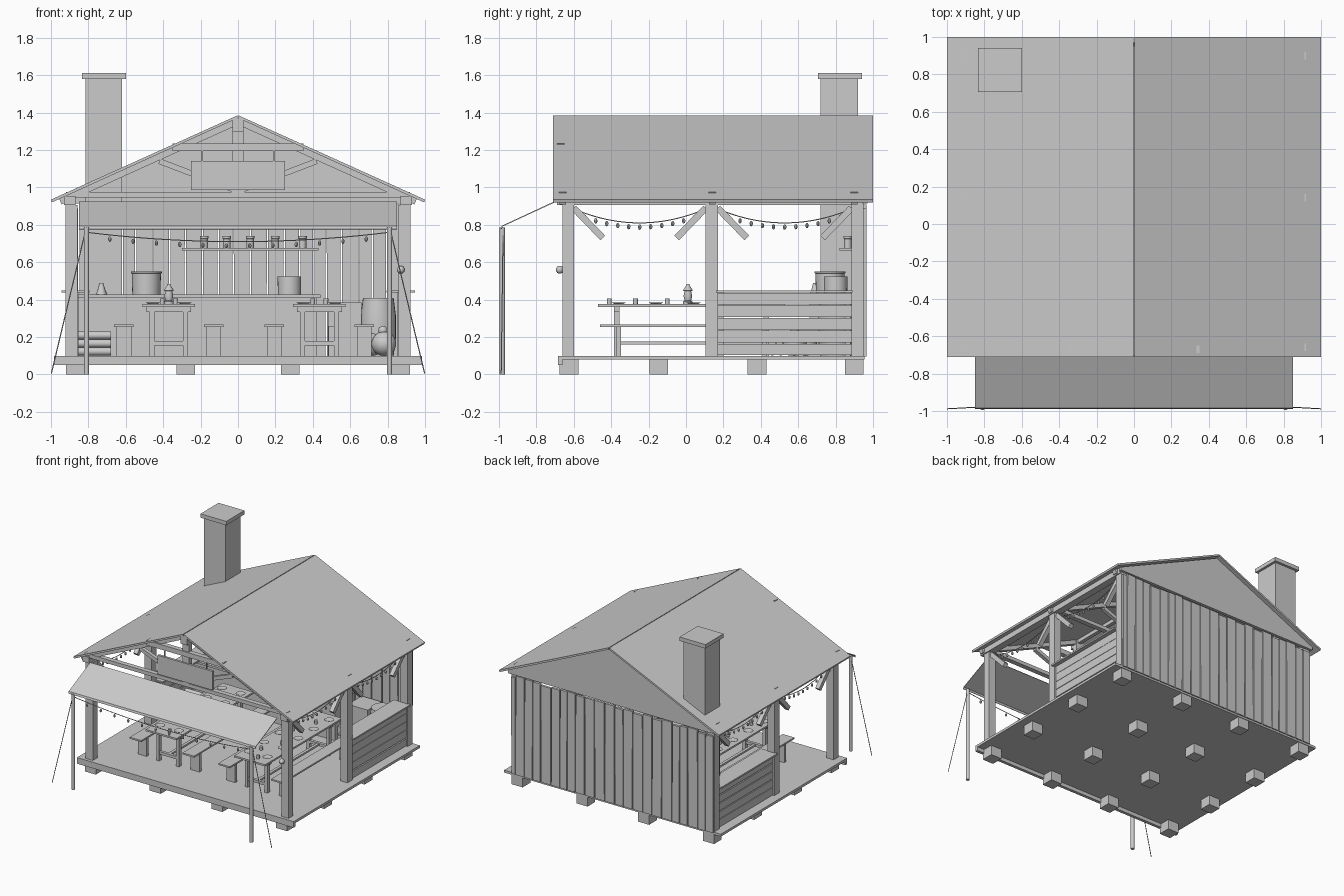
import bpy, bmesh, math, random
from mathutils import Vector, Matrix

if "Cube" in bpy.data.objects:
    bpy.data.objects.remove(bpy.data.objects["Cube"])

random.seed(4)
grey = bpy.data.materials.new("light_grey")
grey.diffuse_color = (0.6, 0.6, 0.6, 1)
grey.use_nodes = True
grey.node_tree.nodes["Principled BSDF"].inputs["Base Color"].default_value = grey.diffuse_color


def finish(name, bm, smooth=False):
    bmesh.ops.recalc_face_normals(bm, faces=bm.faces[:])
    me = bpy.data.meshes.new(name)
    bm.to_mesh(me)
    bm.free()
    me.materials.append(grey)
    ob = bpy.data.objects.new(name, me)
    bpy.context.collection.objects.link(ob)
    if smooth:
        bpy.ops.object.select_all(action='DESELECT')
        ob.select_set(True)
        bpy.context.view_layer.objects.active = ob
        bpy.ops.object.shade_smooth_by_angle(angle=math.radians(40))
    return ob


def box(bm, x0, x1, y0, y1, z0, z1, tilt=0):
    mid = Vector(((x0 + x1) / 2, (y0 + y1) / 2, (z0 + z1) / 2))
    m = (Matrix.Translation(mid) @ Matrix.Rotation(tilt, 4, 'Y')
         @ Matrix.Diagonal((x1 - x0, y1 - y0, z1 - z0, 1)))
    bmesh.ops.create_cube(bm, size=1, matrix=m)


def boxes(name, items):
    bm = bmesh.new()
    for b in items:
        box(bm, *b)
    return finish(name, bm)


def frame(p, q):
    p, q = Vector(p), Vector(q)
    rot = (q - p).to_track_quat('Z', 'Y').to_matrix().to_4x4()
    return Matrix.Translation((p + q) / 2) @ rot, (q - p).length


def beam(bm, p, q, w):
    m, length = frame(p, q)
    bmesh.ops.create_cube(bm, size=1, matrix=m @ Matrix.Diagonal((w, w, length, 1)))


def rod(bm, p, q, r, n=8):
    m, length = frame(p, q)
    bmesh.ops.create_cone(bm, cap_ends=True, segments=n, radius1=r, radius2=r, depth=length, matrix=m)


def ball(bm, c, r, sz=1, n=12):
    m = Matrix.Translation(c) @ Matrix.Diagonal((1, 1, sz, 1))
    bmesh.ops.create_uvsphere(bm, u_segments=n, v_segments=n // 2 + 1, radius=r, matrix=m)


def lathe(bm, x, y, profile, n=20):
    rings = [[bm.verts.new((x + r * math.cos(a * math.tau / n), y + r * math.sin(a * math.tau / n), z))
              for a in range(n)] for r, z in profile]
    for lo, hi in zip(rings, rings[1:]):
        for i in range(n):
            j = (i + 1) % n
            bm.faces.new((lo[i], lo[j], hi[j], hi[i]))
    bm.faces.new(rings[0][::-1])
    bm.faces.new(rings[-1])


def prism(bm, pts, y0, y1):
    a = [bm.verts.new((x, y0, z)) for x, z in pts]
    b = [bm.verts.new((x, y1, z)) for x, z in pts]
    bm.faces.new(a)
    bm.faces.new(b[::-1])
    for i in range(len(a)):
        j = (i + 1) % len(a)
        bm.faces.new((a[i], b[i], b[j], a[j]))


# Footings, deck and front fascia
boxes("footings", [(x - .05, x + .05, y - .05, y + .05, 0, .08)
                   for x in (-.87, -.28, .28, .87) for y in (-.625, -.145, .38, .9)])
boxes("deck", [(-.985, .985, -.68, .955, .08, .10)])
boxes("deck_fascia", [(-.985, .985, -.685, -.66, .05, .10)])

# Posts, side plates and loose hanging braces
boxes("posts", [(s * .89 - .032, s * .89 + .032, y0, y1, .10, .905)
                for s in (-1, 1) for y0, y1 in ((-.66, -.60), (.105, .17), (.885, .95))])
boxes("side_plates", [(s * .9 - .03, s * .9 + .03, -.69, .95, .905, .955) for s in (-1, 1)])
bm = bmesh.new()
for s in (-1, 1):
    for y, d in ((-.6, 1), (.105, -1), (.17, 1), (.885, -1)):
        beam(bm, (s * .89, y, .89), (s * .89, y + d * .155, .73), .035)
finish("corner_braces", bm)

# Roof slopes
bm = bmesh.new()
for s in (-1, 1):
    prism(bm, [(s * .003, 1.385), (s, .935), (s * .995, .92), (s * .003, 1.37)], -.71, 1.0)
finish("roof", bm)

# Trusses
bm = bmesh.new()
for y in (-.66, .14, .90):
    for s in (-1, 1):
        beam(bm, (s * .95, y, .925), (s * .01, y, 1.35), .035)
        beam(bm, (0, y, .98), (s * .42, y, 1.14), .03)
    box(bm, -.03, .03, y - .02, y + .02, .965, 1.36)
    box(bm, -.92, .92, y - .02, y + .02, .945, .975)
box(bm, -.35, .35, -.69, -.65, 1.195, 1.235)
box(bm, -.03, .03, -.705, -.665, 1.30, 1.37)
beam(bm, (0, -.70, 1.35), (0, .95, 1.35), .03)
finish("trusses", bm)

# Hanging board
boxes("hanging_board", [(-.25, .25, -.69, -.67, .985, 1.14)]
      + [(s * .19 - .004, s * .19 + .004, -.684, -.676, 1.14, 1.2) for s in (-1, 1)])

# Back wall planks and gable
bm = bmesh.new()
x = -.92
while x < .9:
    w = min(random.uniform(.065, .095), .92 - x)
    box(bm, x, x + w - .007, .945, .965, .095, random.uniform(.885, .91), random.uniform(-.004, .004))
    x += w
finish("back_planks", bm)
bm = bmesh.new()
prism(bm, [(-.94, .915), (.94, .915), (.94, .94), (0, 1.365), (-.94, .94)], .945, .97)
finish("back_gable", bm)

# Half walls with counter tops
bm = bmesh.new()
for s in (-1, 1):
    for i in range(5):
        z = .105 + i * .067
        beam_tilt = random.uniform(-.004, .004)
        box(bm, s * .90 - .012, s * .90 + .012, .165, .89, z, z + .061 + beam_tilt)
    box(bm, s * .865 - .012, s * .865 + .012, .17, .2, .10, .44)
    box(bm, s * .865 - .012, s * .865 + .012, .85, .88, .10, .44)
    box(bm, s * .87 - .075, s * .87 + .075, .16, .89, .437, .45)
finish("half_walls", bm)

# Awning with lip, poles and guy ropes
bm = bmesh.new()
vs = [bm.verts.new((s * .85, y, z)) for y, z in ((-.705, .925), (-.985, .795), (-.99, .778)) for s in (-1, 1)]
for i in (0, 2):
    bm.faces.new((vs[i], vs[i + 1], vs[i + 3], vs[i + 2]))
awning = finish("awning", bm)
awning.modifiers.new("thickness", 'SOLIDIFY').thickness = .006
bm = bmesh.new()
for s in (-1, 1):
    rod(bm, (s * .81, -.982, 0), (s * .81, -.982, .785), .014, 12)
finish("awning_poles", bm, True)
bm = bmesh.new()
for s in (-1, 1):
    rod(bm, (s * .815, -.978, .77), (s * .998, -.988, .005), .003, 6)
finish("guy_ropes", bm, True)

# Sagging light strings with bulbs
bm = bmesh.new()
for p, q, sag, n in [((-.81, -.98, .76), (.81, -.98, .76), .05, 13)] + [
        ((s * .89, a, .885), (s * .89, b, .885), .075, 12) for s in (-1, 1) for a, b in ((-.6, .105), (.17, .885))]:
    p, q = Vector(p), Vector(q)
    pts = [p.lerp(q, t / 24) - Vector((0, 0, sag * 4 * (t / 24) * (1 - t / 24))) for t in range(25)]
    for a, b in zip(pts, pts[1:]):
        rod(bm, a, b, .003, 5)
    for i in range(1, n):
        t = i / n
        c = p.lerp(q, t) - Vector((0, 0, sag * 4 * t * (1 - t) + .022))
        ball(bm, c, .009, 1.6, 8)
finish("light_strings", bm, True)

# Tables and benches
wood, ware = bmesh.new(), bmesh.new()
for cx in (-.37, .435):
    box(wood, cx - .14, cx + .14, -.47, .53, .362, .376)
    for y in (-.37, .43):
        for s in (-1, 1):
            box(wood, cx + s * .09 - .013, cx + s * .09 + .013, y - .015, y + .015, .10, .362)
        box(wood, cx - .12, cx + .12, y - .015, y + .015, .335, .362)
        box(wood, cx - .10, cx + .10, y - .012, y + .012, .155, .178)
    box(wood, cx - .012, cx + .012, -.37, .43, .16, .175)
    for s in (-1, 1):
        bx = cx + s * .24
        box(wood, bx - .052, bx + .052, -.46, .52, .255, .268)
        for y in (-.36, .42):
            box(wood, bx - .04, bx + .04, y - .012, y + .012, .10, .255)
        for y in (-.36, -.16, .04, .24, .44):
            lathe(ware, cx + s * .085, y, [(.022, .376), (.038, .384), (.036, .385), (.02, .38)], 16)
    for i, y in enumerate((-.41, -.27, -.1, .14, .34)):
        lathe(ware, cx + (-1) ** i * .035, y, [(.012, .376), (.013, .405)], 12)
finish("tables_and_benches", wood)
finish("plates_and_mugs", ware, True)

# Table lantern and post lamp
bm = bmesh.new()
lathe(bm, -.37, .01, [(.026, .376), (.026, .39), (.018, .395), (.024, .42), (.018, .445), (.027, .45), (.01, .475), (.008, .485)], 14)
ball(bm, (.87, -.675, .56), .021, 1, 16)
finish("lanterns", bm, True)

# Chimney stack, hearth and log pile
boxes("chimney", [(-.815, -.62, .72, .92, .10, 1.58), (-.835, -.6, .705, .94, 1.58, 1.612)])
bm = bmesh.new()
for i in range(3):
    for j in range(3):
        rod(bm, (-.86, .46 + j * .046, .123 + i * .043), (-.68, .46 + j * .046, .123 + i * .043), .022, 12)
finish("log_pile", bm, True)

# Bar along the back, pots, and wall shelf with jars
boxes("bar", [(-.86, .42, .66, .92, .10, .41), (-.86, .44, .64, .93, .41, .428)])
bm = bmesh.new()
lathe(bm, -.49, .77, [(.075, .428), (.078, .54), (.083, .542), (.083, .55), (.07, .55), (.07, .47)], 28)
lathe(bm, .275, .80, [(.062, .428), (.063, .524), (.055, .524), (.055, .46)], 28)
lathe(bm, -.73, .69, [(.03, .428), (.022, .445), (.01, .49)], 14)
finish("pots", bm, True)
boxes("shelf", [(-.3, .43, .82, .945, .662, .675)])
bm = bmesh.new()
for x in (-.18, -.06, .065, .2, .345):
    lathe(bm, x, .865, [(.02, .675), (.02, .725), (.023, .728), (.023, .74)], 14)
finish("jars", bm, True)

# Barrel, crates and sacks in the back right corner
bm = bmesh.new()
lathe(bm, .75, .80, [(.082, .10), (.095, .2), (.095, .31), (.082, .41)], 24)
finish("barrel", bm, True)
boxes("crates", [(.48, .66, .74, .92, .10, .385), (.485, .53, .6, .72, .10, .26)])
bm = bmesh.new()
ball(bm, (.78, .58, .165), .066, 1, 16)
ball(bm, (.775, .58, .235), .025, 1, 12)
ball(bm, (.72, .64, .16), .06, 1, 16)
finish("sacks", bm, True)
